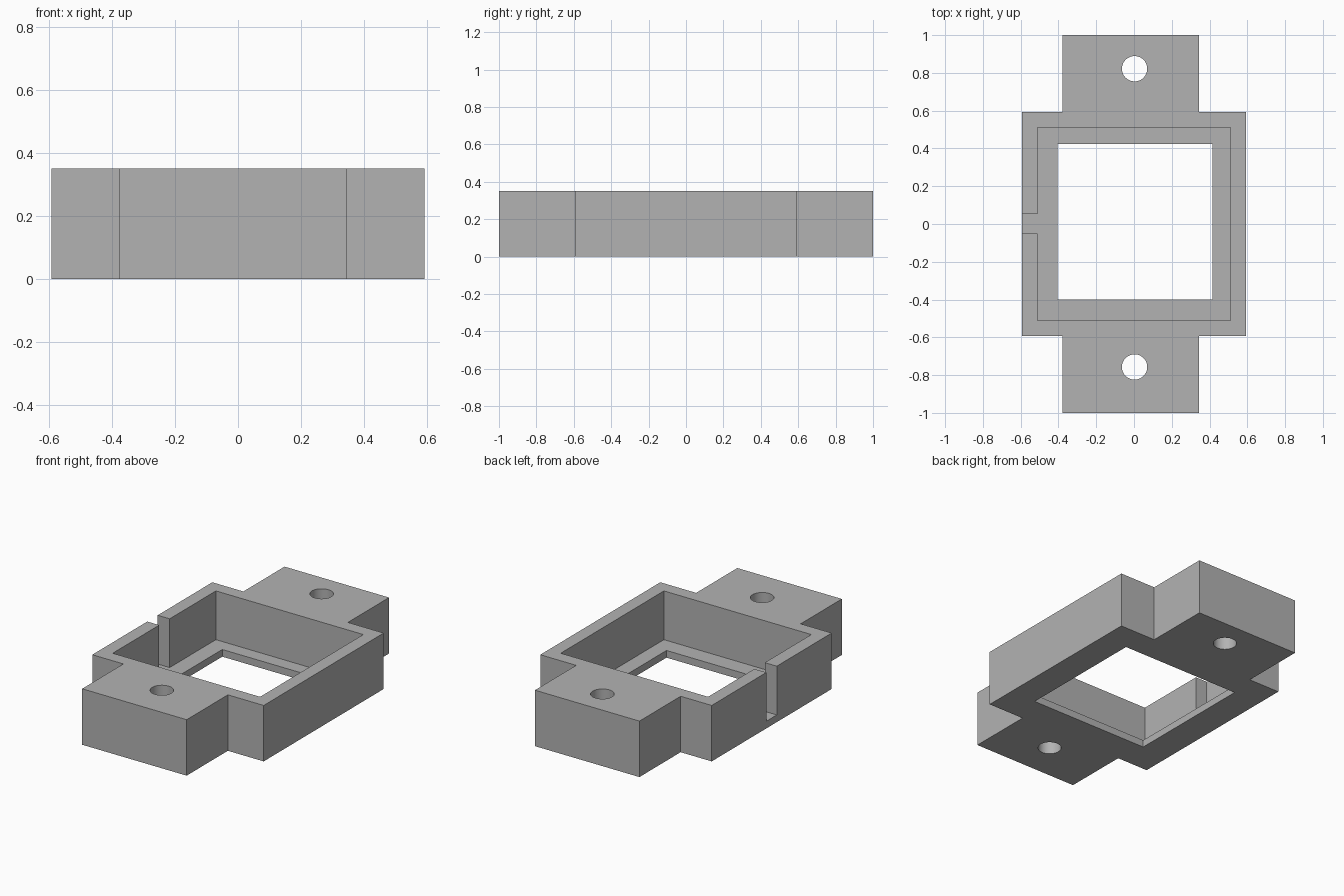
import bpy
import bmesh

cube = bpy.data.objects.get("Cube")
if cube:
    bpy.data.objects.remove(cube, do_unlink=True)

HEIGHT = 0.35
FLOOR = 0.045      # thickness of the base under the recess
HALF = 0.593       # half width of the square body
RECESS = 0.51      # half width of the recess
TAB_L, TAB_R = -0.378, 0.345

grey = bpy.data.materials.new("plain grey")
grey.use_nodes = True
colour = (0.45, 0.45, 0.45, 1)
grey.diffuse_color = colour
grey.node_tree.nodes["Principled BSDF"].inputs["Base Color"].default_value = colour


def prism(name, outline, z0, z1):
    """Extrude a flat outline from z0 to z1."""
    bm = bmesh.new()
    face = bm.faces.new([bm.verts.new((x, y, z0)) for x, y in outline])
    top = bmesh.ops.extrude_face_region(bm, geom=[face])["geom"]
    verts = [v for v in top if isinstance(v, bmesh.types.BMVert)]
    bmesh.ops.translate(bm, verts=verts, vec=(0, 0, z1 - z0))
    bmesh.ops.recalc_face_normals(bm, faces=bm.faces)
    mesh = bpy.data.meshes.new(name)
    bm.to_mesh(mesh)
    bm.free()
    mesh.materials.append(grey)
    obj = bpy.data.objects.new(name, mesh)
    bpy.context.collection.objects.link(obj)
    return obj


def rect(x0, x1, y0, y1):
    return [(x0, y0), (x1, y0), (x1, y1), (x0, y1)]


def cut(body, cutter):
    """Subtract the cutter, then remove it."""
    cutter.hide_render = True
    mod = body.modifiers.new("cut", "BOOLEAN")
    mod.operation = "DIFFERENCE"
    mod.solver = "EXACT"
    mod.object = cutter
    bpy.context.view_layer.objects.active = body
    bpy.ops.object.modifier_apply(modifier=mod.name)
    bpy.data.objects.remove(cutter, do_unlink=True)


# Square body with a mounting tab at the front and back
front = [(-HALF, -HALF), (TAB_L, -HALF), (TAB_L, -1), (TAB_R, -1), (TAB_R, -HALF), (HALF, -HALF)]
back = [(x, -y) for x, y in reversed(front)]
housing = prism("housing", front + back, 0, HEIGHT)

# Recess, floor opening and the cable slot in the right wall
cut(housing, prism("recess_cutter", rect(-RECESS, RECESS, -RECESS, RECESS), FLOOR, 0.5))
cut(housing, prism("opening_cutter", rect(-0.405, 0.415, -0.4, 0.423), -0.1, 0.2))
cut(housing, prism("slot_cutter", rect(-0.7, -0.45, -0.05, 0.053), FLOOR, 0.5))

# Screw holes through the tabs
for y in (-0.757, 0.822):
    bpy.ops.mesh.primitive_cylinder_add(vertices=48, radius=0.067, depth=1, location=(0.003, y, 0))
    drill = bpy.context.object
    drill.name = "hole_cutter"
    drill.data.materials.append(grey)
    cut(housing, drill)

# Smooth hole walls, sharp edges elsewhere
bpy.ops.object.select_all(action="DESELECT")
housing.select_set(True)
bpy.context.view_layer.objects.active = housing
bpy.ops.object.shade_smooth_by_angle()
